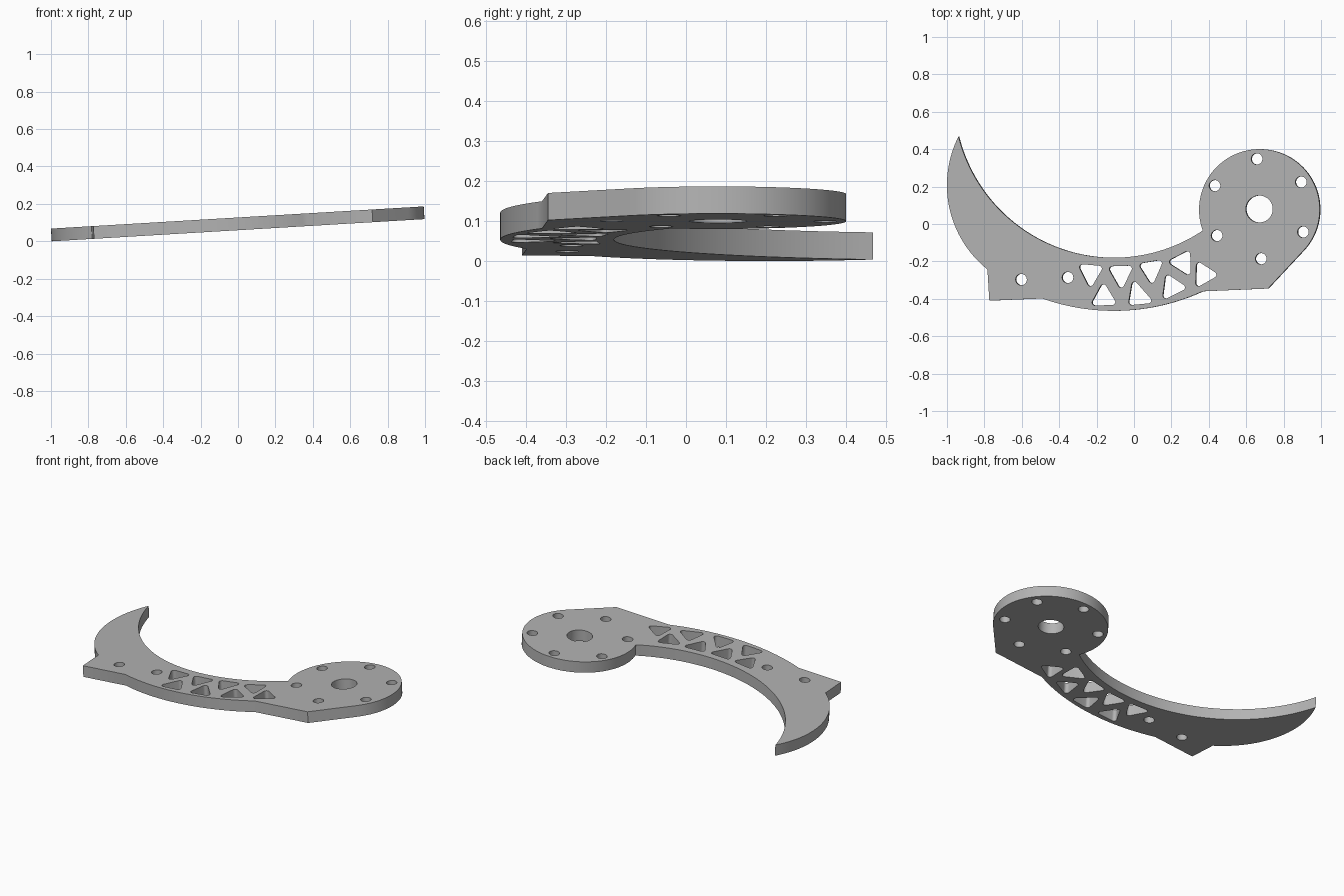
import bpy
import bmesh
from math import radians, cos, sin, atan, atan2, pi
from mathutils import Vector, Matrix

cube = bpy.data.objects.get("Cube")
if cube:
    bpy.data.objects.remove(cube, do_unlink=True)

THICKNESS = 0.068
SLOPE = 0.0595
BOLT_RADIUS = 0.03


def arc(centre, radius, start, end, steps):
    """Points along an arc, angles in radians."""
    angles = [start + (end - start) * i / steps for i in range(steps + 1)]
    return [Vector((centre[0] + radius * cos(a), centre[1] + radius * sin(a))) for a in angles]


def arc_between(centre, start, end, steps, clockwise=False):
    """Arc about a centre from one point to another, blending the radius."""
    c = Vector(centre)
    p, q = Vector(start) - c, Vector(end) - c
    a, b = atan2(p.y, p.x), atan2(q.y, q.x)
    if clockwise and b > a:
        b -= 2 * pi
    if not clockwise and b < a:
        b += 2 * pi
    points = []
    for i in range(steps + 1):
        t = i / steps
        angle, r = a + (b - a) * t, p.length + (q.length - p.length) * t
        points.append(c + r * Vector((cos(angle), sin(angle))))
    return points


def circle(centre, radius, steps=32):
    return arc(centre, radius, 0, 2 * pi, steps)[:-1]


def rounded_triangle(tips, radius=0.016):
    """Triangle with rounded corners that reach the given tips."""
    tips = [Vector(t) for t in tips]
    middle = sum(tips, Vector((0, 0))) / 3
    tips.sort(key=lambda t: atan2(t.y - middle.y, t.x - middle.x))
    cores = [t + (middle - t).normalized() * radius for t in tips]
    points = []
    for i, core in enumerate(cores):
        before, after = core - cores[i - 1], cores[(i + 1) % 3] - core
        start = atan2(before.y, before.x) - pi / 2
        end = atan2(after.y, after.x) - pi / 2
        if end < start:
            end += 2 * pi
        points += arc(core, radius, start, end, 6)
    return points


# Outline: hook, rear tab, curved arm and round hub
HUB, ARM, HOOK = (0.675, 0.077), (-0.107, 0.677), (-0.423, 0.208)
tip, neck = (-0.938, 0.468), (0.37, -0.035)
hub_tangent = (0.91, -0.142)
outline = arc_between(HOOK, tip, (-0.783, -0.243), 32)
outline += [Vector((-0.773, -0.41))]
outline += arc_between(ARM, (-0.49, -0.398), (0.37, -0.36), 32)
outline += [Vector((0.72, -0.345))]
outline += arc_between(HUB, hub_tangent, neck, 64)
outline += arc_between(ARM, neck, tip, 56, clockwise=True)[1:-1]

# Hub bore, ring of bolt holes and two arm holes
holes = [circle((0.673, 0.08), 0.072, 48)]
for k in range(6):
    a = radians(92.4 + 60 * k)
    holes.append(circle((0.671 + 0.267 * cos(a), 0.081 + 0.267 * sin(a)), BOLT_RADIUS))
holes += [circle(c, BOLT_RADIUS) for c in ((-0.602, -0.297), (-0.353, -0.286))]

# Triangular lightening cut-outs along the arm
triangles = [
    ((-0.287, -0.222), (-0.172, -0.232), (-0.232, -0.332)),
    ((-0.162, -0.322), (-0.22, -0.428), (-0.10, -0.425)),
    ((-0.128, -0.234), (-0.012, -0.23), (-0.067, -0.34)),
    ((0.0, -0.31), (-0.022, -0.428), (0.093, -0.415)),
    ((0.035, -0.218), (0.148, -0.2), (0.098, -0.315)),
    ((0.178, -0.275), (0.163, -0.395), (0.275, -0.34)),
    ((0.192, -0.202), (0.295, -0.148), (0.297, -0.268)),
    ((0.344, -0.208), (0.443, -0.272), (0.34, -0.33)),
]
holes += [rounded_triangle(t) for t in triangles]

# Filled and extruded flat profile
curve = bpy.data.curves.new("arm_plate", 'CURVE')
curve.dimensions = '2D'
curve.fill_mode = 'BOTH'
curve.extrude = THICKNESS / 2
for loop in [outline] + holes:
    spline = curve.splines.new('POLY')
    spline.points.add(len(loop) - 1)
    for point, co in zip(spline.points, loop):
        point.co = (co.x, co.y, 0, 1)
    spline.use_cyclic_u = True

plate = bpy.data.objects.new("arm_plate", curve)
bpy.context.collection.objects.link(plate)
bpy.ops.object.select_all(action='DESELECT')
plate.select_set(True)
bpy.context.view_layer.objects.active = plate
bpy.ops.object.convert(target='MESH')
plate = bpy.context.object
mesh = plate.data

# Weld, tilt the plate and rest it on the ground
bm = bmesh.new()
bm.from_mesh(mesh)
bmesh.ops.remove_doubles(bm, verts=bm.verts, dist=0.0001)
bmesh.ops.recalc_face_normals(bm, faces=bm.faces)
bm.transform(Matrix.Rotation(-atan(SLOPE), 4, 'Y'))
lowest = min(v.co.z for v in bm.verts)
bmesh.ops.translate(bm, verts=bm.verts, vec=(0, 0, -lowest))
bm.to_mesh(mesh)
bm.free()

# Single plain grey
grey = bpy.data.materials.new("plain_grey")
grey.use_nodes = True
colour = (0.45, 0.45, 0.45, 1)
grey.diffuse_color = colour
grey.node_tree.nodes["Principled BSDF"].inputs["Base Color"].default_value = colour
mesh.materials.clear()
mesh.materials.append(grey)
bpy.ops.object.shade_smooth_by_angle(angle=radians(30))
